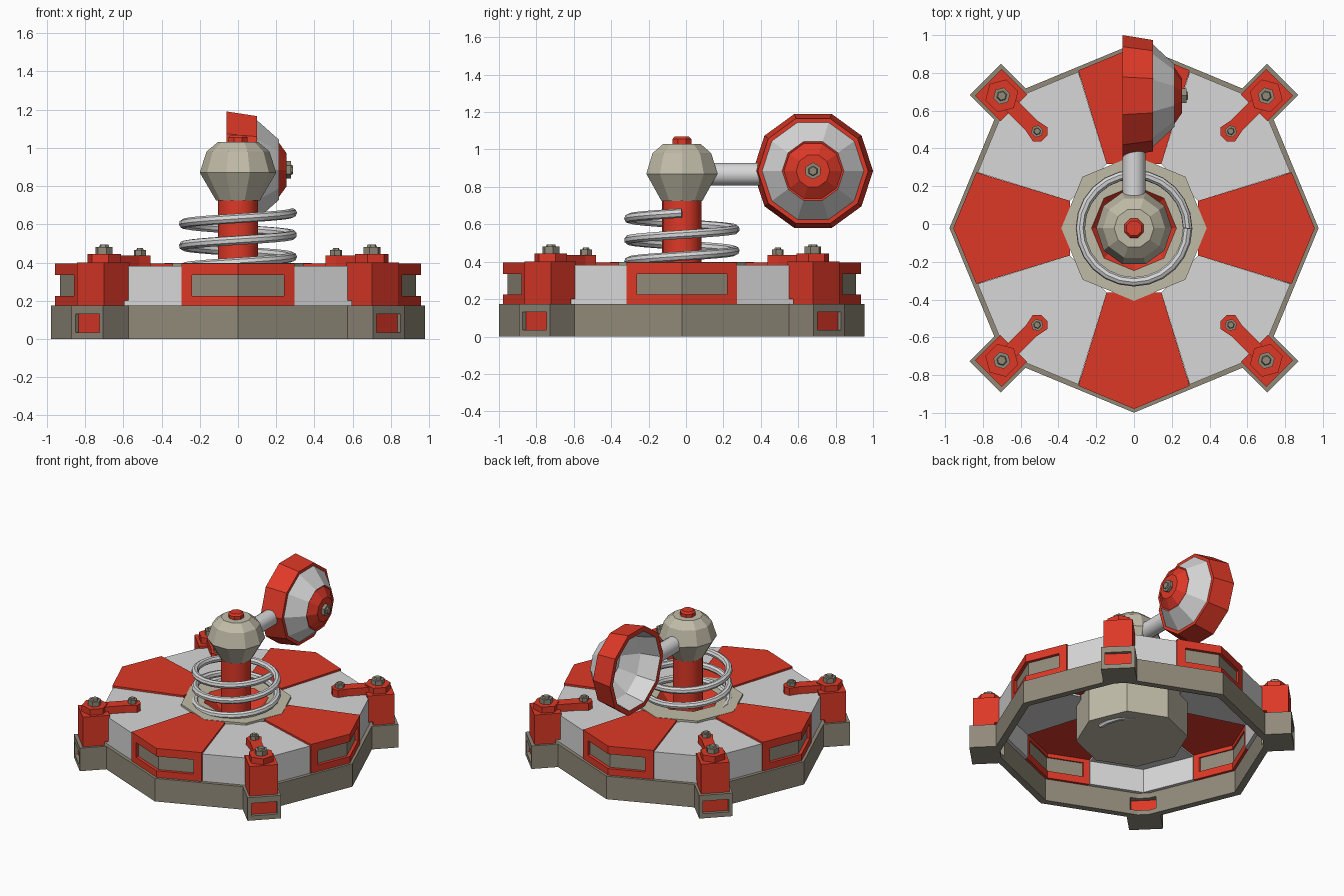
import bpy, bmesh, math
from mathutils import Matrix, Vector

if "Cube" in bpy.data.objects:
    bpy.data.objects.remove(bpy.data.objects["Cube"])

CENTER = Matrix.Translation((0, -0.022, 0))   # base axis sits slightly forward
T = math.tan(math.pi / 8)                     # slope of octagon edges near a corner


def material(name, rgb):
    m = bpy.data.materials.new(name)
    m.diffuse_color = (*rgb, 1)
    m.use_nodes = True
    m.node_tree.nodes["Principled BSDF"].inputs["Base Color"].default_value = m.diffuse_color
    return m


RED = material("red paint", (0.73, 0.040, 0.020))
WHITE = material("white paint", (0.68, 0.68, 0.68))
BEIGE = material("light beige", (0.53, 0.50, 0.39))
STONE = material("dark beige", (0.285, 0.255, 0.195))


def rot(deg):
    return CENTER @ Matrix.Rotation(math.radians(deg), 4, 'Z')


def finish(bm, name, mats, matrix=CENTER, smooth=False):
    bmesh.ops.remove_doubles(bm, verts=bm.verts, dist=1e-5)
    bmesh.ops.recalc_face_normals(bm, faces=bm.faces)
    bm.transform(matrix)
    me = bpy.data.meshes.new(name)
    bm.to_mesh(me)
    bm.free()
    for m in mats:
        me.materials.append(m)
    if smooth:
        me.polygons.foreach_set("use_smooth", [True] * len(me.polygons))
        me.set_sharp_from_angle(angle=math.radians(35))
    ob = bpy.data.objects.new(name, me)
    bpy.context.collection.objects.link(ob)
    return ob


def prism(name, pts, z0, z1, mat, matrix=CENTER):
    bm = bmesh.new()
    lo = [bm.verts.new((x, y, z0)) for x, y in pts]
    hi = [bm.verts.new((x, y, z1)) for x, y in pts]
    bm.faces.new(lo[::-1])
    bm.faces.new(hi)
    for i in range(len(pts)):
        j = (i + 1) % len(pts)
        bm.faces.new((lo[i], lo[j], hi[j], hi[i]))
    return finish(bm, name, [mat], matrix)


def lathe(name, profile, n, mats, matrix=CENTER, phase=0.0, smooth=False):
    """Spin (radius, z) points; mats holds one material or one per segment."""
    bm = bmesh.new()
    used = list(dict.fromkeys(mats))
    rings = []
    for r, z in profile:
        if r == 0:
            rings.append([bm.verts.new((0, 0, z))] * n)
        else:
            a = [math.radians(phase) + math.tau * i / n for i in range(n)]
            rings.append([bm.verts.new((r * math.cos(t), r * math.sin(t), z)) for t in a])
    for k in range(len(profile) - 1):
        for i in range(n):
            j = (i + 1) % n
            quad = (rings[k][i], rings[k][j], rings[k + 1][j], rings[k + 1][i])
            f = bm.faces.new(list(dict.fromkeys(quad)))
            f.material_index = used.index(mats[k] if len(mats) > 1 else mats[0])
    return finish(bm, name, used, matrix, smooth)


def box_pts(x0, x1, w):
    return [(x0, -w), (x1, -w), (x1, w), (x0, w)]


def ngon(cx, r, n, phase=0):
    return [(cx + r * math.cos(math.tau * (i + phase) / n),
             r * math.sin(math.tau * (i + phase) / n)) for i in range(n)]


def cut(ob, cutter):
    cutter.hide_render = True
    cutter.hide_viewport = True
    m = ob.modifiers.new("window", 'BOOLEAN')
    m.operation = 'DIFFERENCE'
    m.solver = 'EXACT'
    m.object = cutter


def bolt(name, r, h, matrix):
    lathe(name, [(0, 0), (r, 0), (r, h * .75), (r * .6, h * .75), (r * .5, h), (0, h)],
          6, [STONE], matrix)


# Base ring: octagon outline with four square lugs, hollow in the middle
W = 0.117
outer, inner = [], []
for q in range(4):
    m0 = Matrix.Rotation(math.radians(90 * q), 2)
    m1 = Matrix.Rotation(math.radians(90 * q + 45), 2)
    lug = [(0.977 - W * T, -W), (1.114, -W), (1.114, W), (0.977 - W * T, W)]
    back = [(0.925 - W * T, -W), (0.925 - .04 * T, -.04), (0.925 - .04 * T, .04), (0.925 - W * T, W)]
    outer += [m0 @ Vector((0.977, 0))] + [m1 @ Vector(p) for p in lug]
    inner += [m0 @ Vector((0.925, 0))] + [m1 @ Vector(p) for p in back]
bm = bmesh.new()
loops = [[bm.verts.new((p.x, p.y, z)) for p in pts]
         for pts, z in ((outer, 0), (outer, .175), (inner, .175), (inner, 0))]
for a, b in zip(loops, loops[1:] + loops[:1]):
    for i in range(len(outer)):
        j = (i + 1) % len(outer)
        bm.faces.new((a[i], a[j], b[j], b[i]))
base = finish(bm, "base_ring", [STONE])


# Deck wedges: roof slab plus outer wall, red on the axes and white between
def wedge(name, deg, inn, out, R, top, mat):
    front = [(out[0], -out[1]), (R, 0), out]
    prism(name + "_top", [(inn[0], -inn[1])] + front + [inn], top - .03, top, mat, rot(deg))
    back = [(x * .945, y * .945) for x, y in reversed(front)]
    return prism(name + "_wall", front + back, .17, top - .03, mat, rot(deg))


for q in range(4):
    wedge(f"white_wedge_{q}", 90 * q + 45, (.343, .138), (.794, .377), .95, .382, WHITE)
    wall = wedge(f"red_wedge_{q}", 90 * q, (.34, .145), (.957 - .295 * T, .295), .957, .395, RED)
    cut(wall, prism(f"wedge_window_cutter_{q}", box_pts(.6, 1.2, .24), .225, .335, RED, rot(90 * q)))
    # recessed panel behind the window
    panel = [(.932 - .26 * T, -.26), (.932, 0), (.932 - .26 * T, .26),
             (.915 - .26 * T, .26), (.915, 0), (.915 - .26 * T, -.26)]
    prism(f"window_panel_{q}", panel, .205, .355, STONE, rot(90 * q))

# Corner clamps: block, hexagon pad, strap and two bolts
for q in range(4):
    m = rot(90 * q + 45)
    cut(base, prism(f"lug_window_cutter_{q}", box_pts(.8, 1.3, .09), .035, .13, RED, m))
    prism(f"clamp_block_{q}", box_pts(.94, 1.09, .1), .02, .40, RED, m)
    prism(f"clamp_shoulder_{q}", box_pts(.9, .95, .1), .2, .40, RED, m)
    prism(f"clamp_pad_{q}", ngon(.99, .09, 6), .395, .445, RED, m)
    end = [p for p in ngon(.725, .058, 8, .5) if p[0] < .74]
    end.sort(key=lambda p: -math.atan2(p[1], p[0] - .76) % math.tau, reverse=True)
    prism(f"clamp_strap_{q}", end + [(.77, -.04), (.96, -.04), (.96, .04), (.77, .04)],
          .375, .437, RED, m)
    bolt(f"large_bolt_{q}", .046, .05, m @ Matrix.Translation((.99, 0, .443)))
    bolt(f"small_bolt_{q}", .033, .04, m @ Matrix.Translation((.725, 0, .435)))

# Central hub with a red funnel around the post
lathe("hub", [(0, .08), (.385, .08), (.385, .397), (.225, .397), (.1, .26), (0, .26)], 8,
      [BEIGE, BEIGE, BEIGE, RED, RED])
lathe("post", [(0, .25), (.105, .25), (.105, .76), (0, .76)], 16, [RED], smooth=True)

# Coil spring, descending clockwise through the hub
cu = bpy.data.curves.new("spring_path", 'CURVE')
cu.dimensions = '3D'
cu.bevel_depth = .025
cu.bevel_resolution = 2
cu.use_fill_caps = True
N, TURNS = 24, 5
sp = cu.splines.new('POLY')
sp.points.add(N * TURNS)
for i, p in enumerate(sp.points):
    a = -math.tau * i / N
    p.co = (.284 * math.cos(a), .284 * math.sin(a), .66 - .115 * i / N, 1)
tmp = bpy.data.objects.new("spring_path", cu)
me = bpy.data.meshes.new_from_object(tmp)
bpy.data.objects.remove(tmp)
bm = bmesh.new()
bm.from_mesh(me)
bpy.data.meshes.remove(me)
finish(bm, "coil_spring", [WHITE], smooth=True)

# Ball head with cap
lathe("ball_head", [(0, .725), (.115, .725), (.2, .87), (.165, .98), (.105, 1.03), (0, 1.03)],
      10, [BEIGE])
lathe("ball_cap", [(0, 1.02), (.055, 1.02), (.055, 1.055), (.042, 1.068), (0, 1.068)], 8, [RED],
      phase=22.5)

# Side arm reaching back to the dish
arm = Matrix.Translation((0, 0, .868)) @ Matrix.Rotation(-math.pi / 2, 4, 'X')
lathe("side_arm", [(0, .1), (.06, .1), (.06, .395), (0, .395)], 16, [WHITE], arm, smooth=True)

# Dish facing sideways: rim, bowl, hub disc, hollow inside
dish = Matrix.Translation((0, .679, .885)) @ Matrix.Rotation(math.pi / 2, 4, 'Y')
lathe("dish", [(0, .185), (.14, .175), (.25, .08), (.285, -.06), (.321, -.06), (.295, .1),
               (.272, .1), (.165, .215), (.155, .21), (.09, .255), (0, .255)], 10,
      [WHITE, WHITE, WHITE, RED, RED, RED, WHITE, RED, RED, RED], dish, phase=90)
bolt("dish_bolt", .045, .035, dish @ Matrix.Translation((0, 0, .252)))
